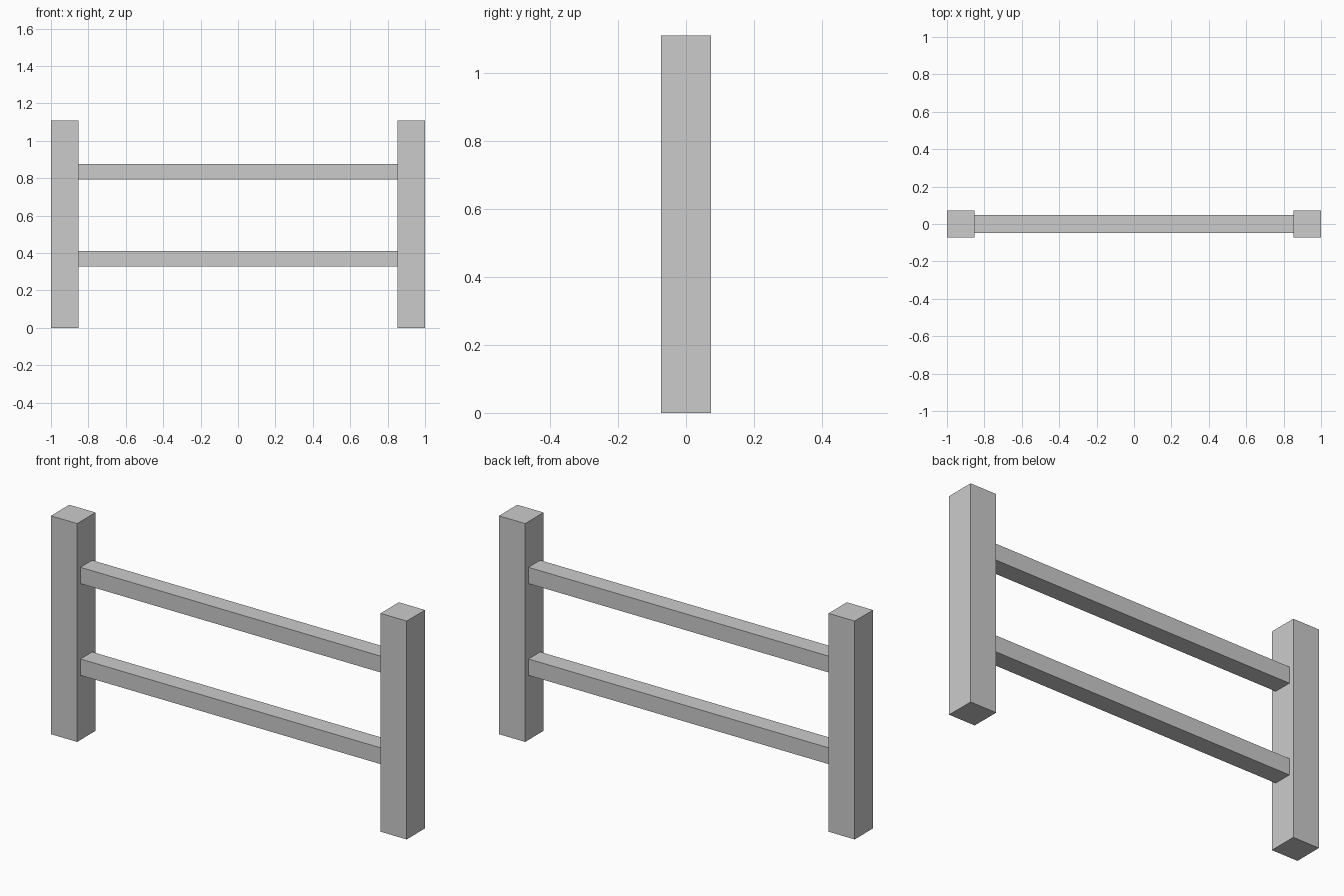
import bpy

default = bpy.data.objects.get("Cube")
if default:
    bpy.data.objects.remove(default, do_unlink=True)

# One plain grey for the whole fence
grey = bpy.data.materials.new("plain grey")
grey.use_nodes = True
colour = (0.6, 0.6, 0.6, 1)
grey.diffuse_color = colour
grey.node_tree.nodes["Principled BSDF"].inputs["Base Color"].default_value = colour

POST, HEIGHT = 0.147, 1.11
RAIL_DEPTH, RAIL_HEIGHT = 0.094, 0.083


def box(name, centre, size):
    bpy.ops.mesh.primitive_cube_add(size=1, location=centre)
    obj = bpy.context.object
    obj.name = name
    obj.scale = size
    bpy.ops.object.transform_apply(location=False, rotation=False, scale=True)
    obj.data.materials.append(grey)


# Square posts at both ends
for side, sign in (("left", 1), ("right", -1)):
    box(side + "_post", (sign * (1 - POST / 2), 0, HEIGHT / 2), (POST, POST, HEIGHT))

# Two rails spanning between the posts
for level, z in (("lower", 0.37), ("upper", 0.836)):
    box(level + "_rail", (0, 0, z), (2 - 2 * POST, RAIL_DEPTH, RAIL_HEIGHT))
